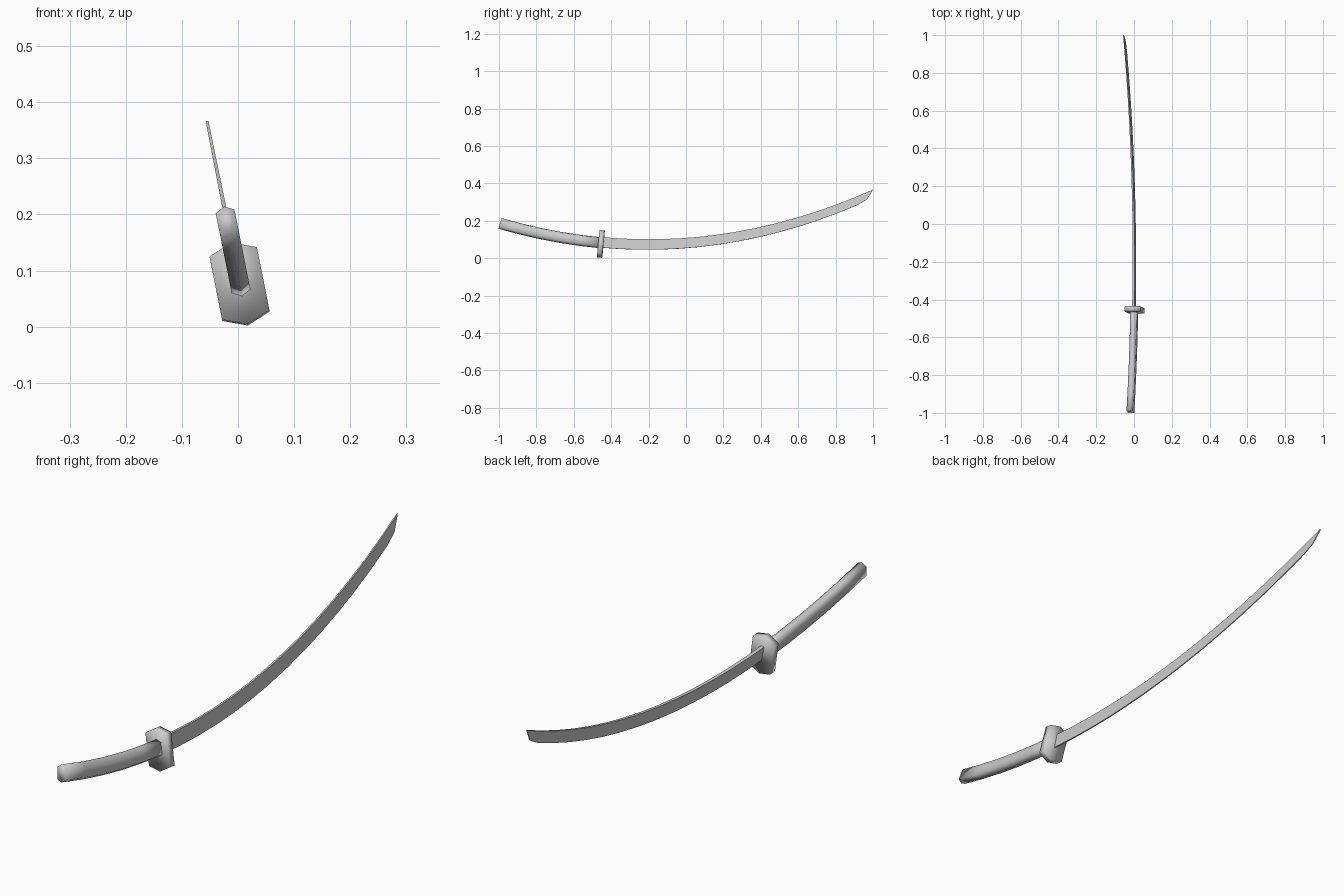
import bpy, bmesh, math
from mathutils import Vector

if "Cube" in bpy.data.objects:
    bpy.data.objects.remove(bpy.data.objects["Cube"])

TILT = math.radians(11.3)      # whole sword leans about its length
R0 = 0.0177                    # offset of the blade plane
CS, SN = math.cos(TILT), math.sin(TILT)


def place(side, y, up):
    r = side + R0
    return Vector((r * CS - up * SN, y, r * SN + up * CS))


def spine(y):
    """Height of the upper edge and the unit normal (y, up) of the curve."""
    up = (0.1 + 0.185 * (y + 0.2) ** 2 - 0.0034) / CS
    slope = 0.37 * (y + 0.2) / CS
    k = math.hypot(1, slope)
    return up, -slope / k, 1 / k


def loft(name, rings, smooth):
    bm = bmesh.new()
    loops = [[bm.verts.new(p) for p in ring] for ring in rings]
    n = len(loops[0])
    for a, b in zip(loops, loops[1:]):
        for i in range(n):
            j = (i + 1) % n
            bm.faces.new((a[i], a[j], b[j], b[i]))
    bm.faces.new(loops[0])
    bm.faces.new(loops[-1])
    bmesh.ops.recalc_face_normals(bm, faces=bm.faces)
    for f in bm.faces:
        f.smooth = smooth
    mesh = bpy.data.meshes.new(name)
    bm.to_mesh(mesh)
    bm.free()
    obj = bpy.data.objects.new(name, mesh)
    bpy.context.collection.objects.link(obj)
    return obj


def hexagon(w, shoulder, tip):
    return [(0, tip), (w, shoulder), (w, -shoulder),
            (0, -tip), (-w, -shoulder), (-w, shoulder)]


# Handle: tall hexagon swept along the curve
rings = []
for i in range(6):
    y = -0.985 + 0.53 * i / 5
    up, ny, nu = spine(y)
    rings.append([place(s, y + ny * (h - 0.03), up + nu * (h - 0.03))
                  for s, h in hexagon(0.017, 0.021, 0.03)])
loft("handle", rings, True)

# Guard: flat elongated hexagon, square to the curve
_, ny, nu = spine(-0.455)
rings = []
for d in (-0.014, 0.014):
    rings.append([place(s, -0.455 + d * nu + ny * h, 0.074 - d * ny + nu * h)
                  for s, h in hexagon(0.043, 0.0575, 0.0745)])
loft("guard", rings, True)

# Blade: thick spine narrowing to a thin cutting edge, slanted tip
rings = []
for i in range(15):
    t = i / 14
    y = -0.455 + 1.455 * t
    up, ny, nu = spine(y)
    width = 0.056 - 0.014 * t ** 2
    back, edge = 0.006 - 0.0035 * t, 0.0025 - 0.001 * t
    ey, eu = y - ny * width, up - nu * width
    if i == 14:
        ey, eu = 0.968, (0.314 - 0.0034) / CS
    rings.append([place(-back, y, up), place(back, y, up),
                  place(edge, ey, eu), place(-edge, ey, eu)])
loft("blade", rings, False)
